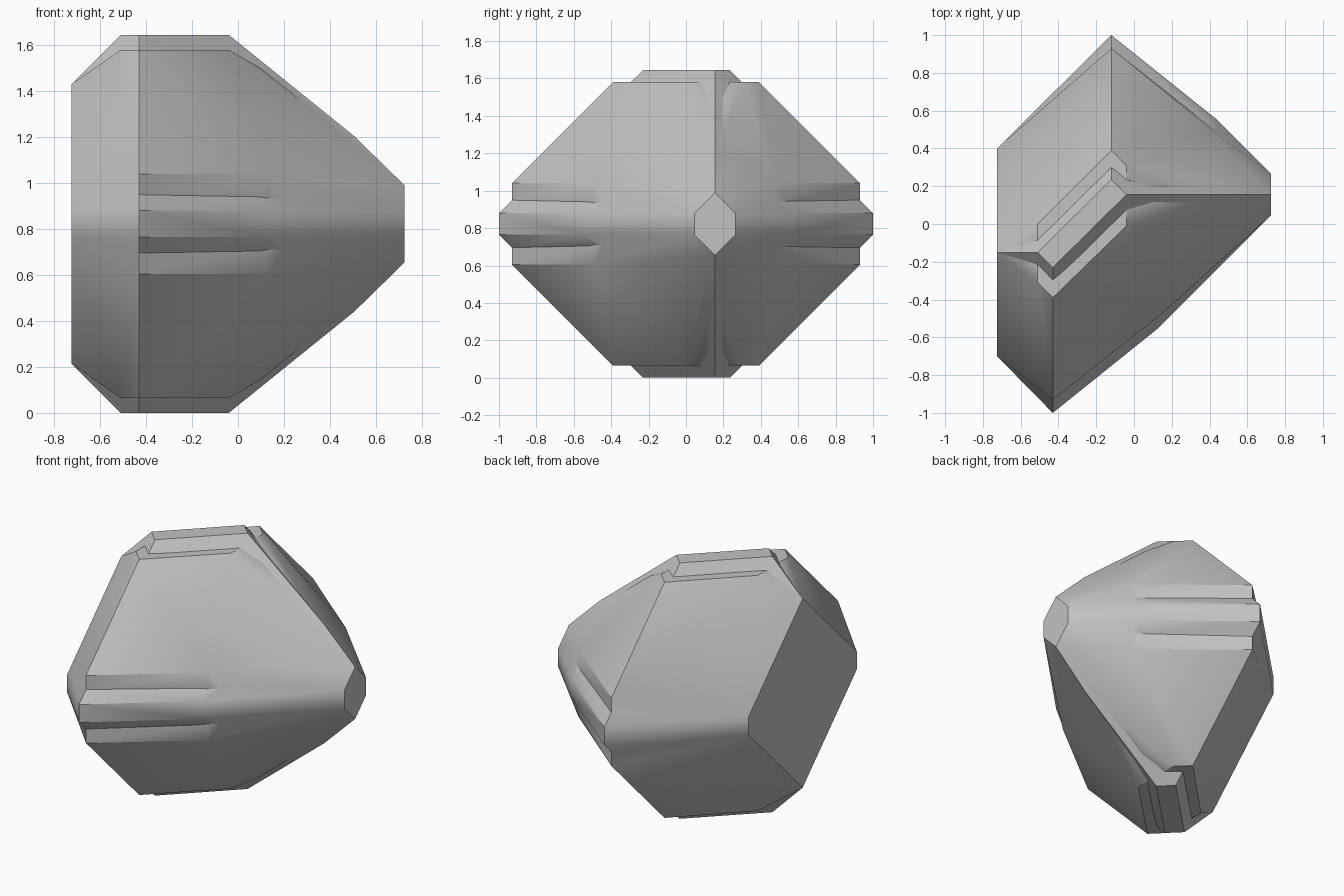
import bpy
import bmesh

cube = bpy.data.objects.get("Cube")
if cube:
    bpy.data.objects.remove(cube)

HEIGHT = 1.645

stone = bpy.data.materials.new("stone_grey")
stone.use_nodes = True
GREY = (0.54, 0.54, 0.54, 1)
stone.diffuse_color = GREY
stone.node_tree.nodes["Principled BSDF"].inputs["Base Color"].default_value = GREY


def end_facet(x, y, r):
    """Upper half of a diamond-like end facet, centred on y."""
    return [(x, y, 0.88 + r), (x, y - r, 0.88), (x, y + r, 0.88)]


def hull_solid(name, points):
    """Convex solid around the points and their copies mirrored top to bottom."""
    bm = bmesh.new()
    for x, y, z in points:
        bm.verts.new((x, y, z))
        bm.verts.new((x, y, HEIGHT - z))
    res = bmesh.ops.convex_hull(bm, input=bm.verts)
    loose = {v for v in res["geom_interior"] + res["geom_unused"]
             if isinstance(v, bmesh.types.BMVert)}
    bmesh.ops.delete(bm, geom=list(loose), context="VERTS")
    bmesh.ops.dissolve_limit(bm, angle_limit=0.02, verts=bm.verts, edges=bm.edges)
    bmesh.ops.recalc_face_normals(bm, faces=bm.faces)
    mesh = bpy.data.meshes.new(name)
    bm.to_mesh(mesh)
    bm.free()
    mesh.materials.append(stone)
    obj = bpy.data.objects.new(name, mesh)
    bpy.context.collection.objects.link(obj)
    return obj


ends = end_facet(-0.725, -0.15, 0.55) + end_facet(0.725, 0.155, 0.11)

# Core: its ridges stand out along the top, bottom and waist
core = hull_solid("crystal_rock", ends + [
    (-0.51, -0.15, HEIGHT), (-0.43, -0.23, HEIGHT),
    (-0.04, 0.155, HEIGHT), (-0.12, 0.235, HEIGHT),
    (-0.43, -1, 0.88), (-0.12, 1, 0.88),
    (0.13, -0.55, 0.88), (0.43, 0.56, 0.88), (0.505, 0.155, 1.205)])

# Plates: large slanted faces that stop short of the ridges
plates = hull_solid("face_plates", ends + [
    # top rim
    (-0.51, 0.0, 1.58), (-0.12, 0.39, 1.58), (-0.04, 0.31, 1.58),
    (-0.04, -0.01, 1.58), (-0.43, -0.39, 1.58), (-0.51, -0.31, 1.58),
    # rims beside the waist ridge
    (-0.12, 0.93, 1.04), (0.43, 0.48, 1.04),
    (-0.43, -0.93, 1.04), (0.13, -0.49, 1.04),
    # rims closing in on the sloping ridge
    (0.1, 0.22, 1.5), (0.1, 0.09, 1.5)])
plates.hide_render = True

# Join both solids into one skin
union = core.modifiers.new("union", "BOOLEAN")
union.operation = "UNION"
union.solver = "EXACT"
union.object = plates
bpy.context.view_layer.update()
evaluated = core.evaluated_get(bpy.context.evaluated_depsgraph_get())
skin = bpy.data.meshes.new_from_object(evaluated)
core.modifiers.clear()
core.data = skin
bpy.data.objects.remove(plates)

# Crisp ridges in the middle, soft blends towards the two ends
bm = bmesh.new()
bm.from_mesh(skin)
bmesh.ops.remove_doubles(bm, verts=bm.verts, dist=0.002)
for face in bm.faces:
    face.smooth = True
for edge in bm.edges:
    angle = edge.calc_face_angle(3)
    inner = all(abs(v.co.x) < 0.6 for v in edge.verts)
    edge.smooth = angle < (0.4 if inner else 0.63)
bm.to_mesh(skin)
bm.free()
